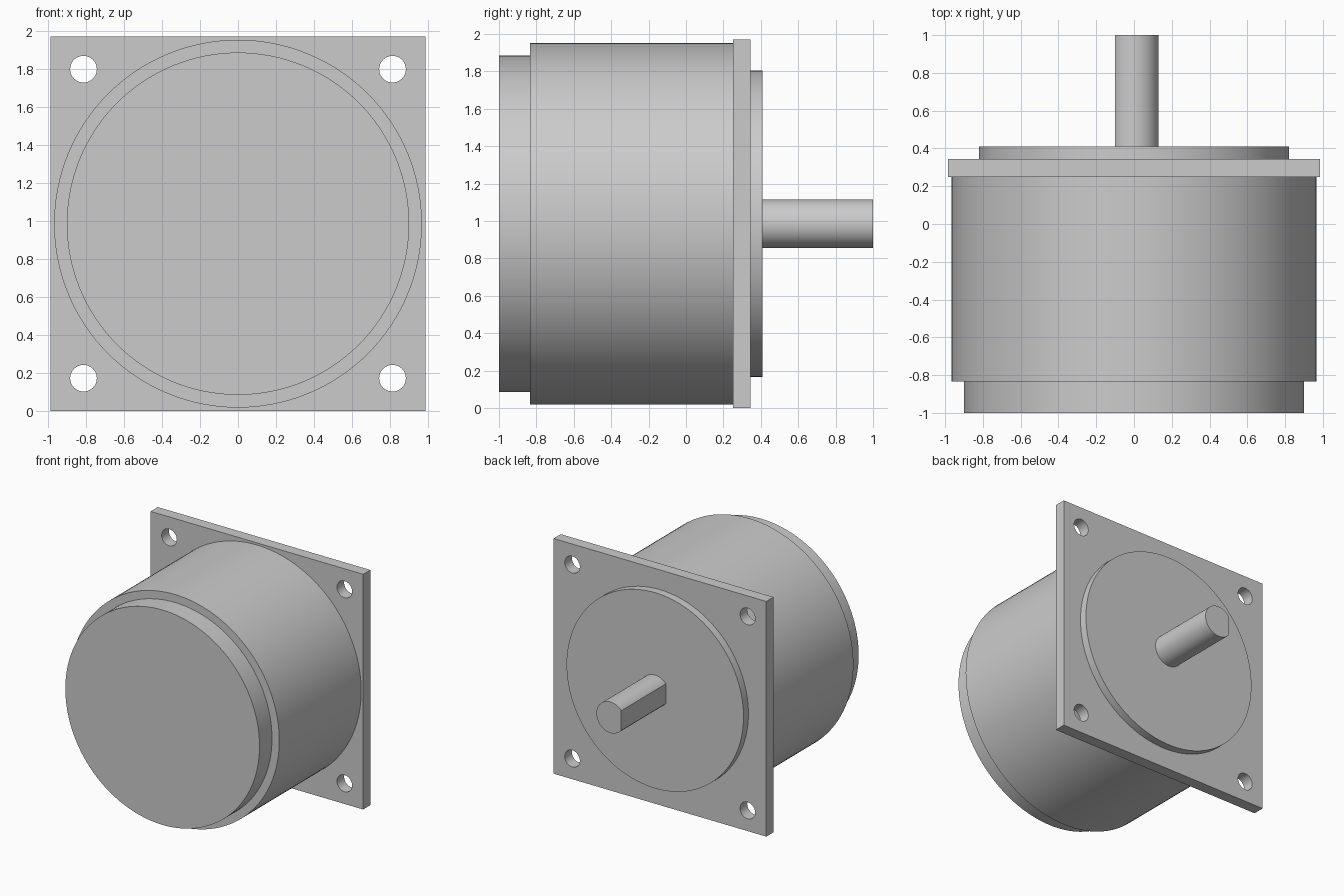
import bpy
import bmesh
from math import cos, sin, tau, radians
from mathutils import Matrix

if "Cube" in bpy.data.objects:
    bpy.data.objects.remove(bpy.data.objects["Cube"], do_unlink=True)

AXIS_Z = 0.985      # height of the motor axis
HALF = 0.985        # half the flange width
HOLE_OFFSET = 0.8125
HOLE_RADIUS = 0.07

grey = bpy.data.materials.new("plain_grey")
grey.use_nodes = True
colour = (0.6, 0.6, 0.6, 1)
grey.diffuse_color = colour
grey.node_tree.nodes["Principled BSDF"].inputs["Base Color"].default_value = colour


def smooth(obj):
    bpy.ops.object.select_all(action="DESELECT")
    obj.select_set(True)
    bpy.context.view_layer.objects.active = obj
    bpy.ops.object.shade_smooth_by_angle(angle=radians(30))


def cylinder(name, radius, y0, y1, segments=128, flat_x=None):
    """Cylinder along y, optionally cut flat on its -x side."""
    bm = bmesh.new()
    place = Matrix.Translation((0, (y0 + y1) / 2, AXIS_Z)) @ Matrix.Rotation(radians(-90), 4, "X")
    bmesh.ops.create_cone(bm, cap_ends=True, segments=segments, radius1=radius,
                          radius2=radius, depth=y1 - y0, matrix=place)
    if flat_x is not None:
        cut = bmesh.ops.bisect_plane(bm, geom=bm.verts[:] + bm.edges[:] + bm.faces[:],
                                     plane_co=(flat_x, 0, 0), plane_no=(-1, 0, 0),
                                     clear_outer=True)
        edges = [e for e in cut["geom_cut"] if isinstance(e, bmesh.types.BMEdge)]
        bmesh.ops.holes_fill(bm, edges=edges)
    bmesh.ops.recalc_face_normals(bm, faces=bm.faces[:])
    mesh = bpy.data.meshes.new(name)
    bm.to_mesh(mesh)
    bm.free()
    mesh.materials.append(grey)
    obj = bpy.data.objects.new(name, mesh)
    bpy.context.collection.objects.link(obj)
    smooth(obj)
    return obj


def flange(name, y0, y1):
    """Square plate with four corner holes, from a filled and extruded outline."""
    curve = bpy.data.curves.new(name, "CURVE")
    curve.dimensions = "2D"
    curve.fill_mode = "BOTH"
    curve.extrude = (y1 - y0) / 2
    corners = [(-1, -1), (1, -1), (1, 1), (-1, 1)]
    outlines = [[(x * HALF, z * HALF) for x, z in corners]]
    for x, z in corners:
        outlines.append([(x * HOLE_OFFSET + HOLE_RADIUS * cos(tau * i / 48),
                          z * HOLE_OFFSET + HOLE_RADIUS * sin(tau * i / 48))
                         for i in range(48)])
    for points in outlines:
        spline = curve.splines.new("POLY")
        spline.points.add(len(points) - 1)
        for point, (x, z) in zip(spline.points, points):
            point.co = (x, z, 0, 1)
        spline.use_cyclic_u = True
    curve.materials.append(grey)
    obj = bpy.data.objects.new(name, curve)
    bpy.context.collection.objects.link(obj)
    obj.location = (0, (y0 + y1) / 2, AXIS_Z)
    obj.rotation_euler.x = radians(90)
    bpy.ops.object.select_all(action="DESELECT")
    obj.select_set(True)
    bpy.context.view_layer.objects.active = obj
    bpy.ops.object.convert(target="MESH")
    obj = bpy.context.view_layer.objects.active
    # Weld the caps to the walls
    bm = bmesh.new()
    bm.from_mesh(obj.data)
    bmesh.ops.remove_doubles(bm, verts=bm.verts[:], dist=0.0001)
    bmesh.ops.recalc_face_normals(bm, faces=bm.faces[:])
    bm.to_mesh(obj.data)
    bm.free()
    smooth(obj)


# Housing, from the front cap to the output shaft
cylinder("end_cap", 0.90, -1.0, -0.835)
cylinder("motor_body", 0.967, -0.835, 0.25)
flange("mounting_flange", 0.25, 0.345)
cylinder("pilot_boss", 0.82, 0.345, 0.41)
cylinder("output_shaft", 0.13, 0.41, 1.0, segments=64, flat_x=-0.10)
